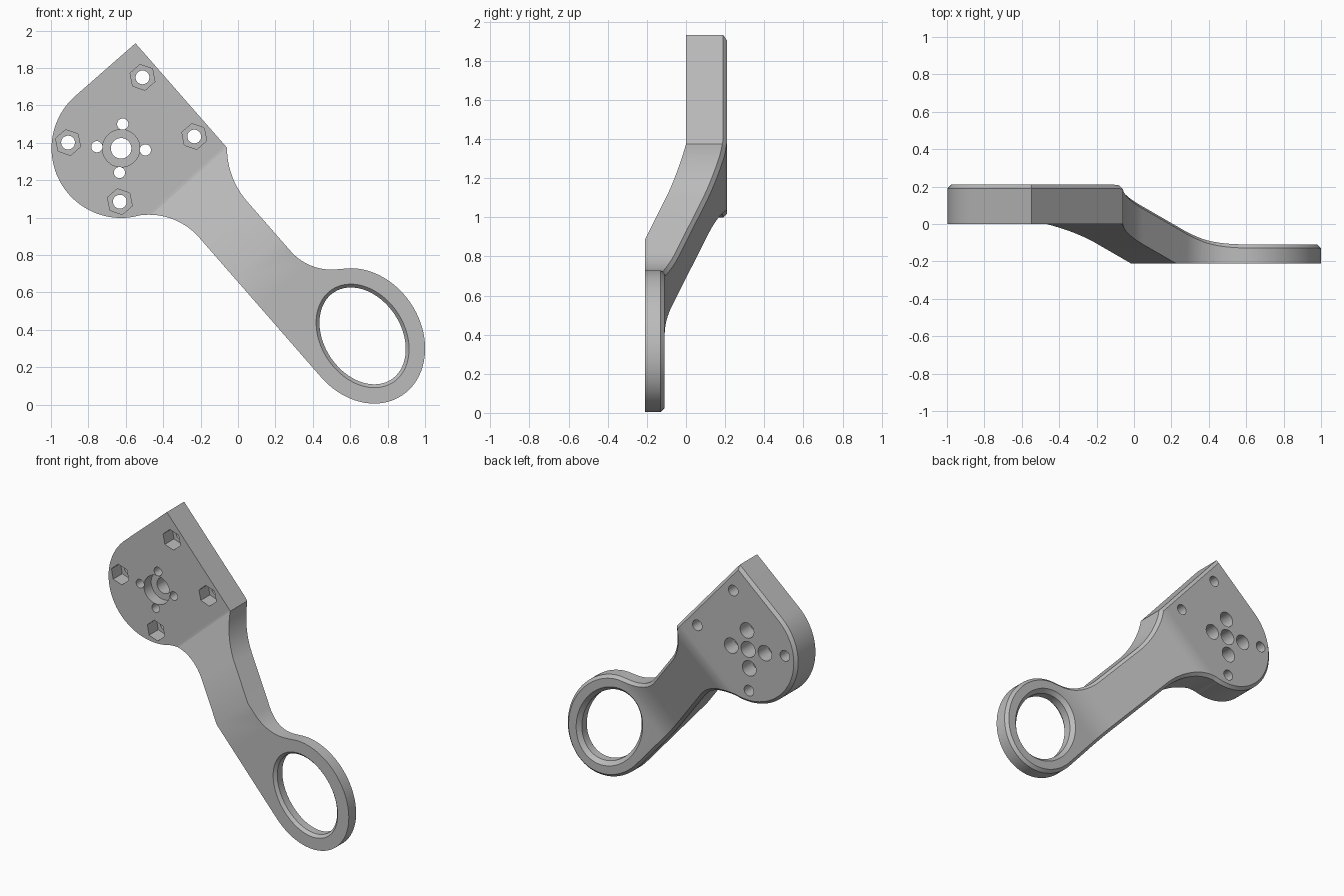
import bpy, bmesh
from math import sin, cos, radians, pi
from mathutils import Matrix, Vector

cube = bpy.data.objects.get("Cube")
if cube:
    bpy.data.objects.remove(cube, do_unlink=True)

grey = bpy.data.materials.new("machined grey")
grey.use_nodes = True
colour = (0.5, 0.5, 0.5, 1)
grey.diffuse_color = colour
grey.node_tree.nodes["Principled BSDF"].inputs["Base Color"].default_value = colour

# Local frame: x runs down the arm, z across it, origin at the round plate
PLACE = Matrix.Translation((-0.625, 0, 1.37)) @ Matrix.Rotation(radians(48.8), 4, 'Y')
PLATE_R, EDGE, SLOPE, CHAMFER = 0.372, 0.428, 0.38, 0.02
RING = (1.605, 0.311)
RING_TILT = radians(-7.7)


def arc(centre, ra, rb, start, end, steps, tilt=0.0):
    pts = []
    for i in range(steps + 1):
        t = radians(start + (end - start) * i / steps)
        a, b = ra * cos(t), rb * sin(t)
        pts.append(Vector((centre[0] + a * cos(tilt) - b * sin(tilt),
                           centre[1] + a * sin(tilt) + b * cos(tilt))))
    return pts


def inset(pts, d):
    out = []
    for i, p in enumerate(pts):
        e1 = (p - pts[i - 1]).normalized()
        e2 = (pts[(i + 1) % len(pts)] - p).normalized()
        n1, n2 = Vector((e1.y, -e1.x)), Vector((e2.y, -e2.x))
        out.append(p + (n1 + n2) * d / (1 + n1.dot(n2)))
    return out


def loft(name, loops):
    """Closed solid from matching loops given as (depth, points)."""
    bm = bmesh.new()
    rows = [[bm.verts.new((p.x, y, p.y)) for p in pts] for y, pts in loops]
    n = len(rows[0])
    for r1, r2 in zip(rows, rows[1:]):
        for i in range(n):
            j = (i + 1) % n
            bm.faces.new((r1[i], r1[j], r2[j], r2[i]))
    bm.faces.new(rows[0])
    bm.faces.new(rows[-1])
    bmesh.ops.recalc_face_normals(bm, faces=bm.faces)
    return bm


def make_object(name, bm):
    mesh = bpy.data.meshes.new(name)
    bm.to_mesh(mesh)
    bm.free()
    mesh.materials.append(grey)
    ob = bpy.data.objects.new(name, mesh)
    ob.matrix_world = PLACE
    bpy.context.collection.objects.link(ob)
    return ob


# Outline: round plate, square corner, waisted neck, oval ring
outline = arc((0, 0), PLATE_R, PLATE_R, -29.5, -180, 40)
outline.append(Vector((-PLATE_R, EDGE)))
outline += arc((0.658, 0.757), 0.437, 0.437, 228.8, 270, 12)
outline += arc((1.01, 0.61), 0.29, 0.29, 270, 325, 14)
outline += arc(RING, 0.382, 0.311, 159, -80.6, 56, RING_TILT)
outline += arc((0.634, -0.358), 0.358, 0.358, 90, 150.5, 16)[:-1]

bm = loft("bracket", [(0, outline), (0.9, outline), (1, inset(outline, CHAMFER))])

# Cut across the arm wherever the thickness profile bends
FRONT_BENDS = (0.37, 0.923)
BACK_BENDS = ((0.37, 0.05), (1.21, 0.1))
cuts = set(FRONT_BENDS)
for k, w in BACK_BENDS:
    cuts |= {round(k + w * i / 3, 4) for i in range(-3, 4)}
for c in sorted(cuts):
    bmesh.ops.bisect_plane(bm, geom=bm.verts[:] + bm.edges[:] + bm.faces[:],
                           dist=1e-5, plane_co=(c, 0, 0), plane_no=(1, 0, 0))


def kink(x, k, w):
    if x <= k - w:
        return 0.0
    return x - k if x >= k + w else (x - k + w) ** 2 / (4 * w)


def front(x):
    return -SLOPE * (max(0, x - FRONT_BENDS[0]) - max(0, x - FRONT_BENDS[1]))


def back(x):
    return 0.21 - SLOPE * (kink(x, *BACK_BENDS[0]) - kink(x, *BACK_BENDS[1]))


# Bend the flat slab to the stepped profile
for v in bm.verts:
    f, b = front(v.co.x), back(v.co.x)
    shoulder = b - CHAMFER
    if v.co.y <= 0.9:
        v.co.y = f + (shoulder - f) * v.co.y / 0.9
    else:
        v.co.y = shoulder + CHAMFER * (v.co.y - 0.9) * 10
bracket = make_object("offset_bracket", bm)


def drill(centre, radii, profile, sides=32, start=0.0, tilt=0.0):
    """Cut a stepped hole; profile lists (depth, added radius)."""
    loops = [(y, arc(centre, radii[0] + d, radii[1] + d, start, start + 360, sides, tilt)[:-1])
             for y, d in profile]
    cutter = make_object("hole_cutter", loft("hole_cutter", loops))
    cutter.hide_render = True
    mod = bracket.modifiers.new("hole", 'BOOLEAN')
    mod.operation, mod.solver, mod.object = 'DIFFERENCE', 'EXACT', cutter
    bpy.context.view_layer.objects.active = bracket
    bpy.ops.object.modifier_apply(modifier=mod.name)
    mesh = cutter.data
    bpy.data.objects.remove(cutter, do_unlink=True)
    bpy.data.meshes.remove(mesh)


bpy.context.view_layer.update()

# Oval ring opening, bevelled on both faces
drill(RING, (0.279, 0.206), [(-0.23, 0.036), (-0.19, 0), (-0.135, 0), (-0.095, 0.04)],
      sides=72, tilt=RING_TILT)

# Central shaft hole with a front counterbore
drill((0, 0), (0.055, 0.055), [(-0.1, 0.045), (0.08, 0.045), (0.08, 0), (0.3, 0)])

# Four screw holes counterbored from the back
for i in range(4):
    a = pi / 4 + i * pi / 2
    drill((0.13 * cos(a), 0.13 * sin(a)), (0.03, 0.03),
          [(-0.1, 0), (0.1, 0), (0.1, 0.023), (0.3, 0.023)], sides=24)

# Four bolt holes with hexagonal nut pockets in the front
for x in (-0.21, 0.21):
    for z in (-0.193, 0.336):
        drill((x, z), (0.07, 0.07), [(-0.1, 0), (0.1, 0)], sides=6, start=30)
        drill((x, z), (0.037, 0.037), [(-0.1, 0), (0.3, 0)], sides=24)

bpy.ops.object.select_all(action='DESELECT')
bracket.select_set(True)
bpy.context.view_layer.objects.active = bracket
bpy.ops.object.shade_smooth_by_angle(angle=radians(25))
